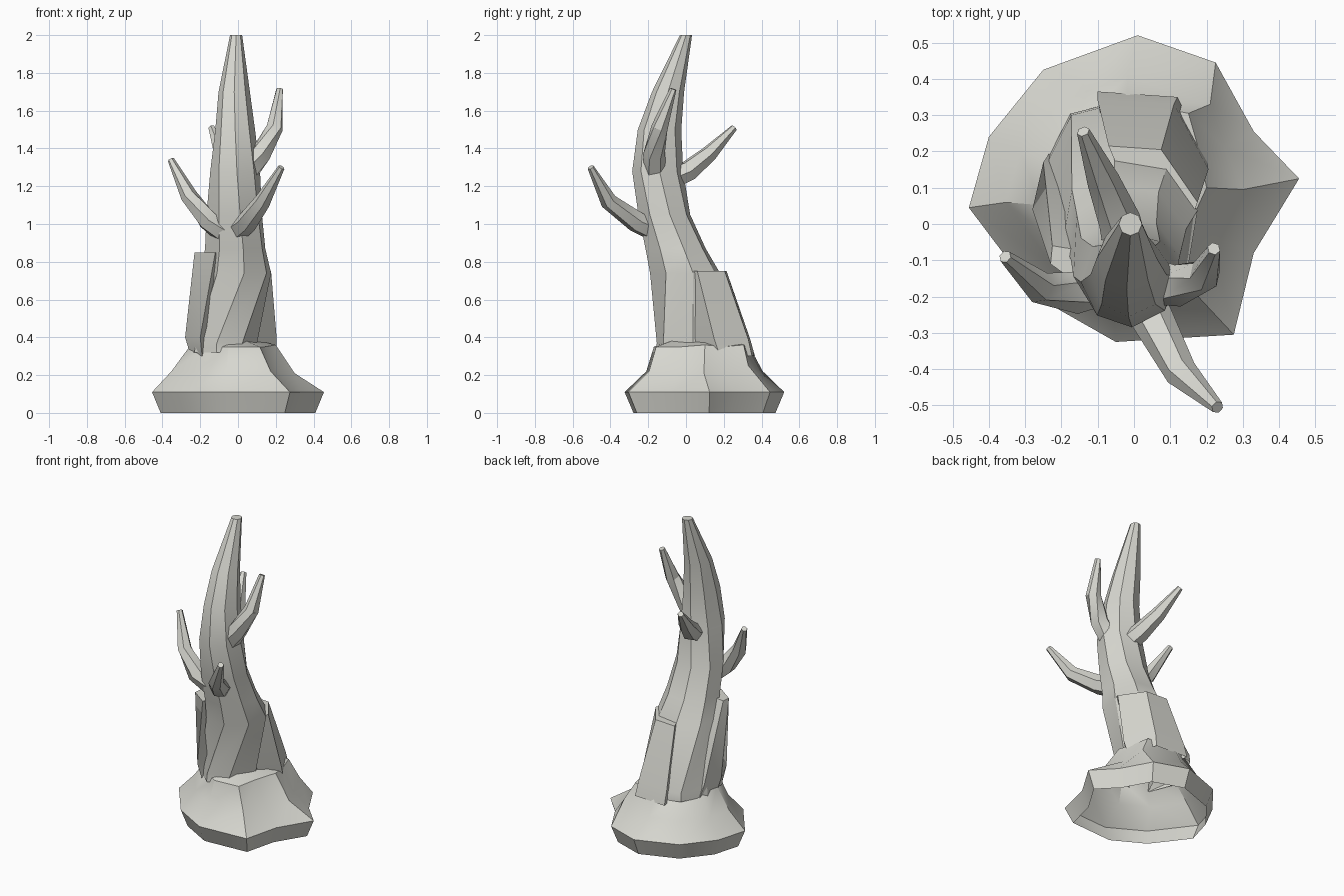
import bpy, bmesh, math
from mathutils import Vector

cube = bpy.data.objects.get("Cube")
if cube:
    bpy.data.objects.remove(cube, do_unlink=True)

bark = bpy.data.materials.new("pale_grey_bark")
bark.use_nodes = True
colour = (0.68, 0.68, 0.63, 1)
bark.diffuse_color = colour
bark.node_tree.nodes["Principled BSDF"].inputs["Base Color"].default_value = colour


def loft(name, rings, cap_start=True, cap_end=True):
    """Skin a list of equal-length point rings."""
    bm = bmesh.new()
    loops = [[bm.verts.new(p) for p in ring] for ring in rings]
    n = len(loops[0])
    for a, b in zip(loops, loops[1:]):
        for i in range(n):
            j = (i + 1) % n
            bm.faces.new((a[i], a[j], b[j], b[i]))
    if cap_start:
        bm.faces.new(loops[0][::-1])
    if cap_end:
        bm.faces.new(loops[-1])
    bmesh.ops.recalc_face_normals(bm, faces=bm.faces)
    mesh = bpy.data.meshes.new(name)
    bm.to_mesh(mesh)
    bm.free()
    obj = bpy.data.objects.new(name, mesh)
    bpy.context.collection.objects.link(obj)
    mesh.materials.append(bark)
    bpy.ops.object.select_all(action='DESELECT')
    obj.select_set(True)
    bpy.context.view_layer.objects.active = obj
    bpy.ops.object.shade_smooth_by_angle(angle=math.radians(32))


def ellipse(z, cx, cy, rx, ry, twist, sides=8):
    steps = [math.tau * i / sides + math.radians(twist) for i in range(sides)]
    return [(cx + rx * math.cos(a), cy + ry * math.sin(a), z) for a in steps]


def branch(name, path, radii=(0.062, 0.058, 0.045, 0.018), sides=6):
    pts = [Vector(p) for p in path]
    rings = []
    for i, p in enumerate(pts):
        along = (pts[min(i + 1, len(pts) - 1)] - pts[max(i - 1, 0)]).normalized()
        u = along.cross(Vector((0, 0, 1))).normalized()
        v = u.cross(along)
        steps = [math.tau * k / sides for k in range(sides)]
        rings.append([p + radii[i] * (u * math.cos(a) + v * math.sin(a)) for a in steps])
    loft(name, rings)


def slab(name, *levels):
    loft(name, [[(x, y, z) for x, y in points] for z, points in levels], cap_start=False)


# Flared root base, open underneath, stepping in towards the trunk
outline = [(0.01, 0.52), (-0.25, 0.425), (-0.4, 0.24), (-0.455, 0.045), (-0.27, -0.2),
           (-0.05, -0.325), (0.275, -0.305), (0.33, -0.08), (0.455, 0.125),
           (0.33, 0.255), (0.225, 0.445)]


def root_ring(z, cx, cy, sx, sy):
    return [(cx + sx * x, cy + sy * (y - 0.1), z) for x, y in outline]


roots = [root_ring(0, 0, 0.1, 0.9, 0.89), root_ring(0.11, 0, 0.1, 1, 1),
         root_ring(0.22, -0.025, 0.1, 0.72, 0.73), root_ring(0.35, -0.025, 0.085, 0.51, 0.6),
         root_ring(0.39, -0.06, 0.09, 0.3, 0.35)]
# Cleft between the two rear left roots
roots[2][8:] = [(0.3, 0.095, 0.21), (0.25, 0.21, 0.21), (0.21, 0.33, 0.25)]
roots[3][8:] = [(0.2, 0.1, 0.36), (0.18, 0.2, 0.35), (0.15, 0.305, 0.36)]
loft("root_base", roots, cap_start=False, cap_end=False)

# Leaning tapered trunk with a slight twist
trunk = [(0.32, -0.075, 0.09, 0.185, 0.255, -12), (0.37, -0.075, 0.09, 0.18, 0.25, -12),
         (0.74, -0.01, -0.005, 0.19, 0.19, 13), (0.87, -0.015, -0.055, 0.165, 0.165, 15),
         (1.05, -0.02, -0.115, 0.15, 0.14, 12), (1.28, -0.015, -0.15, 0.132, 0.135, 4),
         (1.5, -0.015, -0.14, 0.105, 0.115, 0), (1.7, -0.02, -0.095, 0.083, 0.085, 0),
         (2.0, -0.01, 0, 0.032, 0.032, 0)]
loft("trunk", [ellipse(*row) for row in trunk], cap_start=False)

# Split bark slabs
slab("rear_bark_slab",
     (0.3, [(0.05, 0.02), (0.2, 0.18), (0.12, 0.35), (-0.1, 0.365), (-0.06, 0.1)]),
     (0.39, [(0.07, 0.02), (0.205, 0.15), (0.11, 0.33), (-0.1, 0.34), (-0.05, 0.1)]),
     (0.75, [(0.165, 0.03), (0.175, 0.06), (0.075, 0.205), (-0.07, 0.215), (0, 0.05)]))
slab("right_bark_slab",
     (0.3, [(-0.19, -0.1), (-0.25, 0.05), (-0.23, 0.2), (-0.1, 0.1)]),
     (0.4, [(-0.2, -0.13), (-0.28, 0.04), (-0.25, 0.17), (-0.1, 0.1)]),
     (0.85, [(-0.12, -0.19), (-0.23, -0.11), (-0.225, -0.06), (-0.1, -0.08)]))

# Bare branches
branch("right_branch",
       [(-0.08, -0.16, 0.96), (-0.16, -0.19, 1.02), (-0.26, -0.175, 1.15), (-0.355, -0.09, 1.34)])
branch("front_branch",
       [(0.01, -0.19, 0.98), (0.05, -0.26, 1.01), (0.13, -0.41, 1.12), (0.23, -0.505, 1.3)])
branch("left_branch",
       [(0.06, -0.16, 1.29), (0.12, -0.17, 1.37), (0.195, -0.14, 1.51), (0.22, -0.068, 1.715)])
branch("rear_branch",
       [(-0.02, -0.08, 1.24), (-0.04, 0.01, 1.28), (-0.085, 0.12, 1.37), (-0.14, 0.255, 1.51)])
